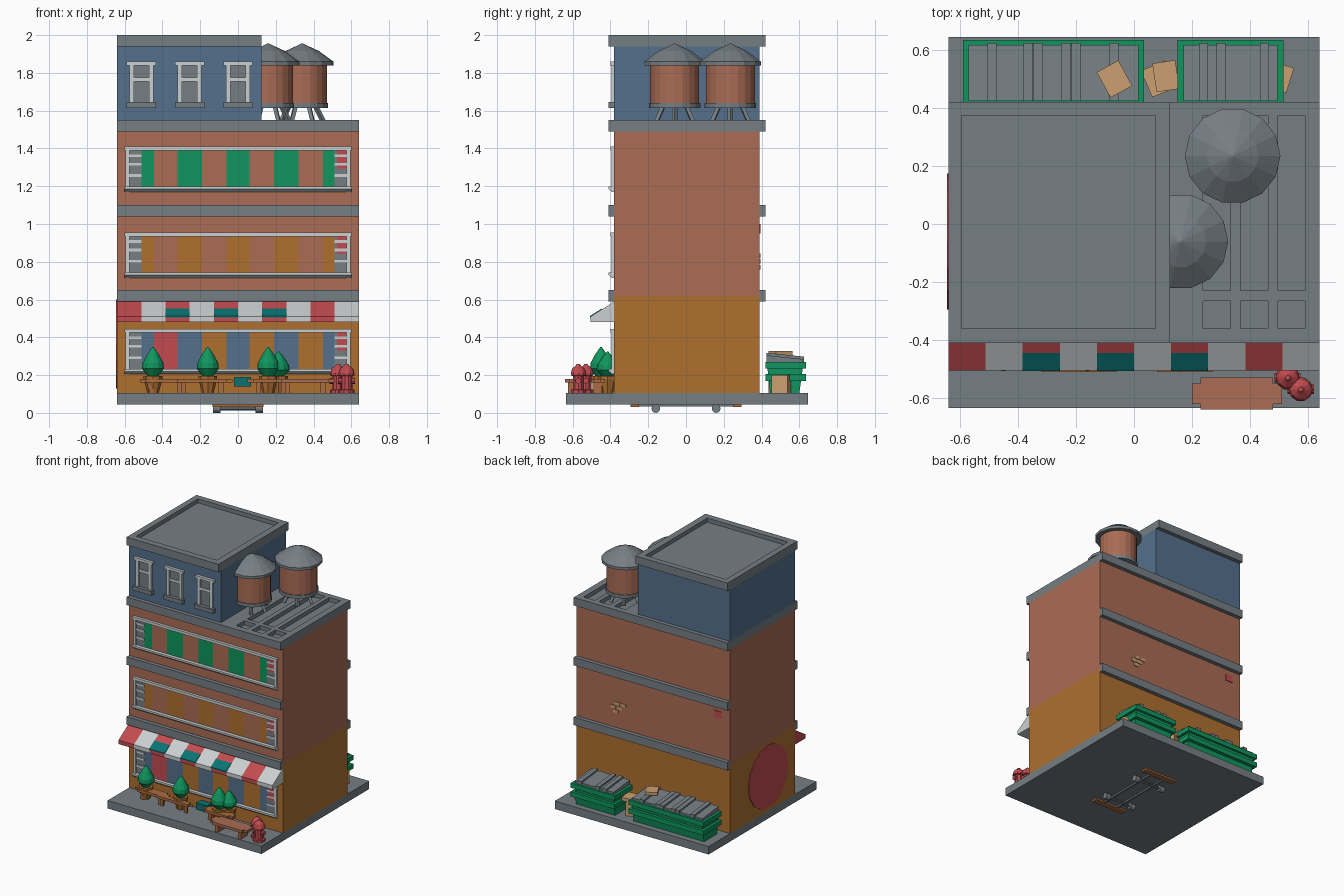
import bpy, bmesh, math
from mathutils import Matrix, Vector

if "Cube" in bpy.data.objects:
    bpy.data.objects.remove(bpy.data.objects["Cube"])


def material(name, *rgb):
    m = bpy.data.materials.new(name)
    m.use_nodes = True
    m.diffuse_color = (*rgb, 1)
    m.node_tree.nodes["Principled BSDF"].inputs["Base Color"].default_value = (*rgb, 1)
    return m


SLATE = material("slate grey", .18, .21, .23)
BRICK = material("brick brown", .4, .15, .09)
OCHRE = material("ochre", .43, .16, .03)
BLUE = material("dusty blue", .09, .16, .26)
GREEN = material("green", .005, .3, .11)
RED = material("red", .54, .07, .08)
WHITE = material("pale grey", .6, .63, .63)
TEAL = material("teal", .003, .17, .17)
TAN = material("cardboard tan", .6, .35, .16)
WOOD = material("bench wood", .4, .15, .05)


def finish(name, bm, mat):
    bmesh.ops.recalc_face_normals(bm, faces=bm.faces)
    mesh = bpy.data.meshes.new(name)
    bm.to_mesh(mesh)
    bm.free()
    mesh.materials.append(mat)
    ob = bpy.data.objects.new(name, mesh)
    bpy.context.collection.objects.link(ob)
    return ob


def box(name, mat, x, y, z, turn=0):
    """Box from three (low, high) ranges, turned about its own upright axis."""
    lo, hi = Vector((x[0], y[0], z[0])), Vector((x[1], y[1], z[1]))
    bm = bmesh.new()
    bmesh.ops.create_cube(bm, size=1, matrix=Matrix.Translation((lo + hi) / 2)
                          @ Matrix.Rotation(turn, 4, "Z") @ Matrix.Diagonal((*(hi - lo), 1)))
    return finish(name, bm, mat)


def prism(name, mat, profile, x):
    """Extrude a (y, z) outline along x."""
    bm = bmesh.new()
    face = bm.faces.new([bm.verts.new((x[0], *p)) for p in profile])
    new = bmesh.ops.extrude_face_region(bm, geom=[face])["geom"]
    moved = [v for v in new if isinstance(v, bmesh.types.BMVert)]
    bmesh.ops.translate(bm, verts=moved, vec=(x[1] - x[0], 0, 0))
    return finish(name, bm, mat)


def lathe(name, mat, x, y, profile, sides):
    """Turn a (radius, z) outline about an upright axis at x, y."""
    bm = bmesh.new()
    rings = [[bm.verts.new((x + r * math.cos(math.tau * i / sides),
                            y + r * math.sin(math.tau * i / sides), z))
              for i in range(sides)] for r, z in profile]
    for a, b in zip(rings, rings[1:]):
        for i in range(sides):
            j = (i + 1) % sides
            bm.faces.new((a[i], a[j], b[j], b[i]))
    bm.faces.new(rings[0])
    bm.faces.new(rings[-1])
    return finish(name, bm, mat)


def rod(name, mat, a, b, radius, sides=6):
    a, b = Vector(a), Vector(b)
    bm = bmesh.new()
    turn = (b - a).to_track_quat("Z", "Y").to_matrix().to_4x4()
    bmesh.ops.create_cone(bm, cap_ends=True, segments=sides, radius1=radius, radius2=radius,
                          depth=(b - a).length, matrix=Matrix.Translation((a + b) / 2) @ turn)
    return finish(name, bm, mat)


def sink(slab, x, y, top):
    """Cut a shallow recess with sloping sides into the top of a slab."""
    cutter = box("recess_cutter", SLATE, x, y, (top - .03, top + .03))
    mid = Vector(((x[0] + x[1]) / 2, (y[0] + y[1]) / 2, 0))
    for v in cutter.data.vertices:
        grow = .015 if v.co.z > top else -.015
        v.co.x += math.copysign(grow, v.co.x - mid.x)
        v.co.y += math.copysign(grow, v.co.y - mid.y)
    mod = slab.modifiers.new("recess", "BOOLEAN")
    mod.operation, mod.object, mod.solver = "DIFFERENCE", cutter, "EXACT"
    bpy.context.view_layer.objects.active = slab
    bpy.ops.object.modifier_apply(modifier=mod.name)
    bpy.data.objects.remove(cutter)


# Walls, ledges and roofs
W, FRONT, BACK = .64, -.38, .39
FULL, DEPTH, EAVES = (-W, W), (FRONT, BACK), (-.41, .42)
ATTIC = (-W, .125)
box("pavement", SLATE, FULL, (-.635, .645), (.045, .105))
box("lower_walls", OCHRE, FULL, DEPTH, (.105, .62))
box("upper_walls", BRICK, FULL, DEPTH, (.62, 1.49))
box("attic_walls", BLUE, ATTIC, DEPTH, (1.55, 1.94))
for z in (.59, 1.04):
    box("front_ledge", SLATE, FULL, (EAVES[0], FRONT), (z, z + .06))
    box("back_ledge", SLATE, FULL, (BACK, EAVES[1]), (z, z + .06))
roof = box("main_roof", SLATE, FULL, EAVES, (1.49, 1.55))
for x in (.285, .415, .543):
    for y in ((-.345, -.28), (-.215, .36)):
        sink(roof, (x - .032, x + .032), y, 1.55)
sink(box("attic_roof", SLATE, ATTIC, EAVES, (1.94, 2)), (-.58, .06), (-.345, .36), 2)

# Long window bands on three floors
EDGES = (-.51, -.445, -.32, -.19, -.06, .06, .19, .32, .45, .51)
SKIN = (FRONT - .004, FRONT)


def window_band(z, curtains):
    top = z + .24
    for a, b, mat in zip(EDGES, EDGES[1:], curtains):
        box("curtain", mat, (a, b), SKIN, (z + .02, top - .02))
    for s in (-1, 1):
        inner, outer = s * .51, s * .575
        side = tuple(sorted((inner, outer)))
        box("end_pane", SLATE, side, SKIN, (z + .02, top - .02))
        post = tuple(sorted((outer, s * .595)))
        box("window_post", WHITE, post, (FRONT - .015, FRONT), (z, top))
        for h in (.08, .14, .185):
            box("pane_bar", WHITE, side, (FRONT - .01, FRONT), (z + h, z + h + .014))
    box("end_curtain", RED, (.525, .572), (FRONT - .009, FRONT), (z + .125, top - .02))
    box("window_head", WHITE, (-.6, .6), (FRONT - .02, FRONT), (top - .02, top))
    prism("window_sill", WHITE, ((FRONT, z), (FRONT - .01, z), (FRONT - .03, z + .015),
                                 (FRONT - .03, z + .028), (FRONT, z + .028)), (-.6, .6))


window_band(.205, (BLUE, RED, BLUE, OCHRE, BLUE, OCHRE, BLUE, OCHRE, BLUE))
window_band(.715, (OCHRE, BRICK) * 4 + (OCHRE,))
window_band(1.17, (GREEN, BRICK) * 4 + (GREEN,))

# Attic windows
for x in (-.511, -.256, 0):
    box("attic_pane", SLATE, (x - .045, x + .045), SKIN, (1.64, 1.84))
    for s in (-1, 1):
        c = x + s * .052
        box("attic_post", WHITE, (c - .012, c + .012), (FRONT - .015, FRONT), (1.64, 1.85))
    box("attic_bar", WHITE, (x - .05, x + .05), (FRONT - .012, FRONT), (1.755, 1.775))
    box("attic_head", WHITE, (x - .078, x + .078), (FRONT - .02, FRONT), (1.84, 1.86))
    box("attic_sill", SLATE, (x - .078, x + .078), (FRONT - .03, FRONT), (1.615, 1.645))

# Striped awning
step = 2 * W / 10
for i in range(10):
    span = (-W + i * step, -W + (i + 1) * step)
    prism("awning_stripe", WHITE if i % 2 else RED,
          ((FRONT, .48), (-.505, .48), (-.505, .51), (FRONT, .59)), span)
    if i in (2, 4, 6):
        prism("awning_patch", TEAL, ((-.445, .545), (-.445, .553), (-.507, .514), (-.507, .506)), span)

# Water tanks
for x, y in ((.34, .235), (.16, -.06)):
    lathe("tank_barrel", BRICK, x, y, ((.13, 1.635), (.13, 1.845)), 20)
    lathe("tank_rim", SLATE, x, y, ((.136, 1.615), (.136, 1.64)), 20)
    lathe("tank_roof", SLATE, x, y, ((.165, 1.84), (.165, 1.86), (.09, 1.915), (.004, 1.955)), 14)
    for i in range(6):
        c, s = math.cos(i * math.tau / 6), math.sin(i * math.tau / 6)
        rod("tank_leg", SLATE, (x + c * .11, y + s * .11, 1.545), (x + c * .07, y + s * .07, 1.625), .014, 4)

# Rubbish containers with ridged lids
for x0, x1, ridges in ((-.59, .035, (-.49, -.365, -.33, -.235, -.2, -.07)),
                       (.15, .515, (.24, .3, .45))):
    prism("container_body", GREEN, ((.445, .105), (.6, .105), (.62, .25), (.43, .25)), (x0 + .02, x1 - .02))
    for z in (.17, .235):
        box("container_band", GREEN, (x0, x1), (.42, .635), (z, z + .035))
    prism("container_lid", SLATE, ((.425, .25), (.618, .25), (.618, .285), (.425, .305)), (x0 + .02, x1 - .02))
    for r in ridges:
        prism("lid_ridge", SLATE, ((.425, .29), (.625, .27), (.625, .298), (.425, .318)), (r - .016, r + .016))

# Cardboard boxes
box("flat_carton", TAN, (-.11, -.025), (.45, .55), (.305, .327), .5)
box("carton", TAN, (.04, .13), (.45, .55), (.105, .21), .4)
box("carton", TAN, (.07, .15), (.46, .56), (.21, .235), .15)
box("carton", TAN, (.47, .54), (.46, .55), (.105, .2), -.3)

# Painted marks on the walls
rod("round_mural", RED, (-W - .005, -.06, .365), (-W, -.06, .365), .235, 16)
for x, z in ((.25, .82), (.3, .82), (.28, .79), (.33, .79), (.31, .76)):
    box("bare_brick", TAN, (x - .022, x + .022), (BACK, BACK + .005), (z, z + .024))
box("poster", RED, (-.57, -.51), (BACK, BACK + .005), (.95, 1))

# Potted trees
for x, y, top in ((-.45, -.45, .35), (-.16, -.45, .35), (.16, -.45, .35), (.215, -.415, .325)):
    lathe("tree_pot", OCHRE, x, y, ((.03, .105), (.05, .18), (.05, .195)), 8)
    z, h = .195, top - .195
    tree = lathe("tree_crown", GREEN, x, y, ((.03, z), (.058, z + h * .25), (.055, z + h * .45),
                                             (.03, z + h * .75), (.003, top)), 12)

# Benches and table
for x0, x1, y0, y1, mat in ((-.52, -.25, -.5, -.43, WOOD), (-.35, -.03, -.51, -.47, WOOD),
                            (.05, .3, -.51, -.43, WOOD), (.2, .51, -.64, -.53, BRICK)):
    box("bench_top", mat, (x0 + .03, x1 - .03), (y0, y1), (.16, .18))
    box("bench_end", mat, (x0, x1), (y0 + .02, y1 - .02), (.16, .18))
    for x in (x0 + .06, x1 - .06):
        box("bench_leg", WOOD, (x - .012, x + .012), (y0 + .015, y1 - .015), (.105, .16))
box("teal_seat", TEAL, (-.02, .07), (-.47, -.41), (.14, .19))

# Fire hydrants
for x, y in ((.53, -.53), (.575, -.57)):
    lathe("hydrant", RED, x, y, ((.042, .105), (.042, .122), (.03, .125), (.03, .195), (.042, .198),
                                 (.042, .21), (.034, .235), (.015, .25), (.008, .26)), 10)
    rod("hydrant_outlets", RED, (x - .045, y, .17), (x + .045, y, .17), .016, 8)

# Wheeled board under the pavement
for s in (-1, 1):
    box("board_end", WOOD, (-.135, .135), sorted((s * .25, s * .295)), (.032, .045))
    box("board_rail", SLATE, sorted((s * .05, s * .065)), (-.25, .25), (.034, .045))
    y = s * .16
    rod("board_axle", SLATE, (-.12, y, .022), (.12, y, .022), .009)
    for x in (-.112, .112):
        rod("board_wheel", SLATE, (x - .02, y, .023), (x + .02, y, .023), .023, 12)
